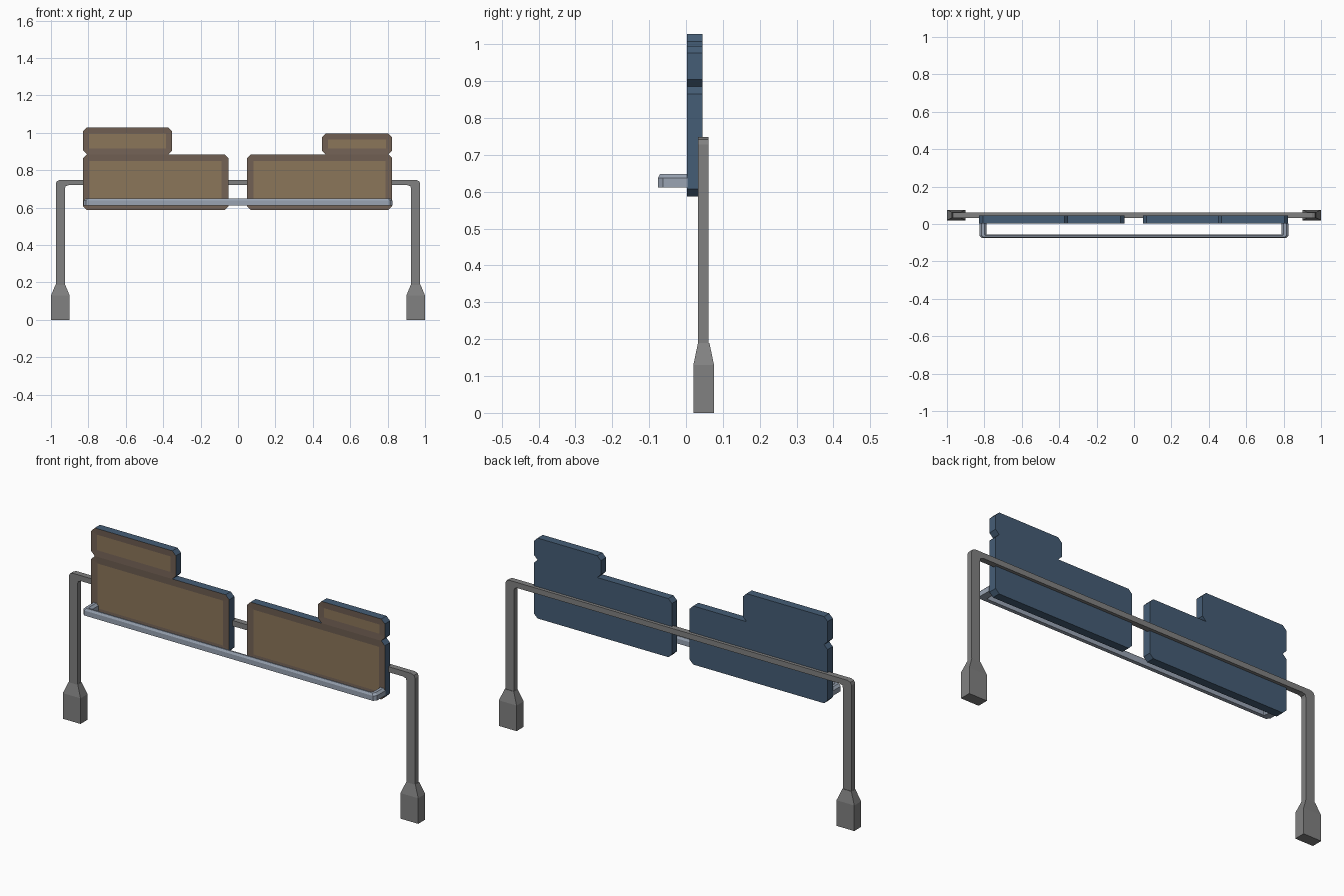
import bpy, bmesh

if "Cube" in bpy.data.objects:
    bpy.data.objects.remove(bpy.data.objects["Cube"])


def material(name, rgb):
    m = bpy.data.materials.new(name)
    m.diffuse_color = (*rgb, 1)
    m.use_nodes = True
    m.node_tree.nodes["Principled BSDF"].inputs["Base Color"].default_value = m.diffuse_color
    return m


blue = material("panel_blue", (0.06, 0.11, 0.18))
brown = material("sign_face", (0.26, 0.18, 0.10))
border = material("sign_border", (0.17, 0.12, 0.09))
steel = material("rail_steel", (0.32, 0.37, 0.45))
grey = material("post_grey", (0.22, 0.22, 0.22))


def loft(name, rings, mats):
    """Skin equal-length rings of points and cap both ends."""
    bm = bmesh.new()
    vs = [[bm.verts.new(p) for p in r] for r in rings]
    n = len(vs[0])
    for a, b in zip(vs, vs[1:]):
        for i in range(n):
            j = (i + 1) % n
            bm.faces.new((a[i], a[j], b[j], b[i]))
    bm.faces.new(vs[0])
    bm.faces.new(vs[-1])
    bmesh.ops.recalc_face_normals(bm, faces=bm.faces)
    me = bpy.data.meshes.new(name)
    bm.to_mesh(me)
    bm.free()
    for m in mats:
        me.materials.append(m)
    ob = bpy.data.objects.new(name, me)
    bpy.context.collection.objects.link(ob)
    return ob


def outline(x0, x1, z0, z1, c, y):
    """Rectangle with cut corners in the xz plane."""
    return [(x0 + c, y, z0), (x1 - c, y, z0), (x1, y, z0 + c), (x1, y, z1 - c),
            (x1 - c, y, z1), (x0 + c, y, z1), (x0, y, z1 - c), (x0, y, z0 + c)]


# Sign panels: blue body, bordered front with a slightly recessed face
def panel(name, x0, x1, z0, z1, b):
    ob = loft(name, [outline(x0, x1, z0, z1, 0.02, 0.045),
                     outline(x0, x1, z0, z1, 0.02, 0.003)], [blue, border, brown])
    bm = bmesh.new()
    bm.from_mesh(ob.data)
    front = min(bm.faces, key=lambda f: f.calc_center_median().y)
    bm.faces.remove(front)
    edge = [v for v in bm.verts if v.co.y < 0.01]
    edge = sorted(edge, key=lambda v: v.index)
    inner = [bm.verts.new(p) for p in outline(x0 + b, x1 - b, z0 + b, z1 - b, 0.001, 0.005)]
    for i in range(8):
        j = (i + 1) % 8
        bm.faces.new((edge[i], edge[j], inner[j], inner[i])).material_index = 1
    bm.faces.new(inner).material_index = 2
    bmesh.ops.recalc_face_normals(bm, faces=bm.faces)
    bm.to_mesh(ob.data)
    bm.free()


panel("left_large_panel", -0.828, -0.052, 0.587, 0.885, 0.035)
panel("left_small_panel", -0.828, -0.352, 0.885, 1.028, 0.032)
panel("right_large_panel", 0.048, 0.824, 0.587, 0.885, 0.035)
panel("right_small_panel", 0.448, 0.824, 0.885, 0.996, 0.032)

# Gantry frame: flat bar bent over both posts
path = [(0.974, 0.926, 0.18, 0.18), (0.974, 0.926, 0.728, 0.70),
        (0.968, 0.922, 0.742, 0.715), (0.952, 0.905, 0.748, 0.720)]


def section(xo, xi, zo, zi):
    return [(xo, 0.032, zo), (xo, 0.061, zo), (xi, 0.061, zi), (xi, 0.032, zi)]


right = [section(*p) for p in path]
left = [[(-x, y, z) for x, y, z in r] for r in reversed(right)]
loft("gantry_frame", right + left, [grey])

# Tapered post feet
for side, cx in (("left", -0.95), ("right", 0.95)):
    rings = []
    for z, hx, hy in ((0, 0.05, 0.028), (0.13, 0.05, 0.028), (0.19, 0.025, 0.0155)):
        rings.append([(cx + sx * hx, 0.048 + sy * hy, z)
                      for sx, sy in ((-1, -1), (1, -1), (1, 1), (-1, 1))])
    loft(side + "_foot", rings, [grey])

# U-shaped front rail: (outer xy), (inner xy) along the path, chamfered top
half = [((0.826, 0.004), (0.789, 0.004)), ((0.826, -0.062), (0.789, -0.054)),
        ((0.812, -0.076), (0.785, -0.057))]
full = half + [((-a[0], a[1]), (-b[0], b[1])) for a, b in reversed(half)]
rail = []
for o, i in full:
    mix = lambda t: (o[0] + (i[0] - o[0]) * t, o[1] + (i[1] - o[1]) * t)
    rail.append([(*o, 0.612), (*o, 0.637), (*mix(0.3), 0.648),
                 (*mix(0.7), 0.648), (*i, 0.637), (*i, 0.612)])
loft("front_rail", rail, [steel])
